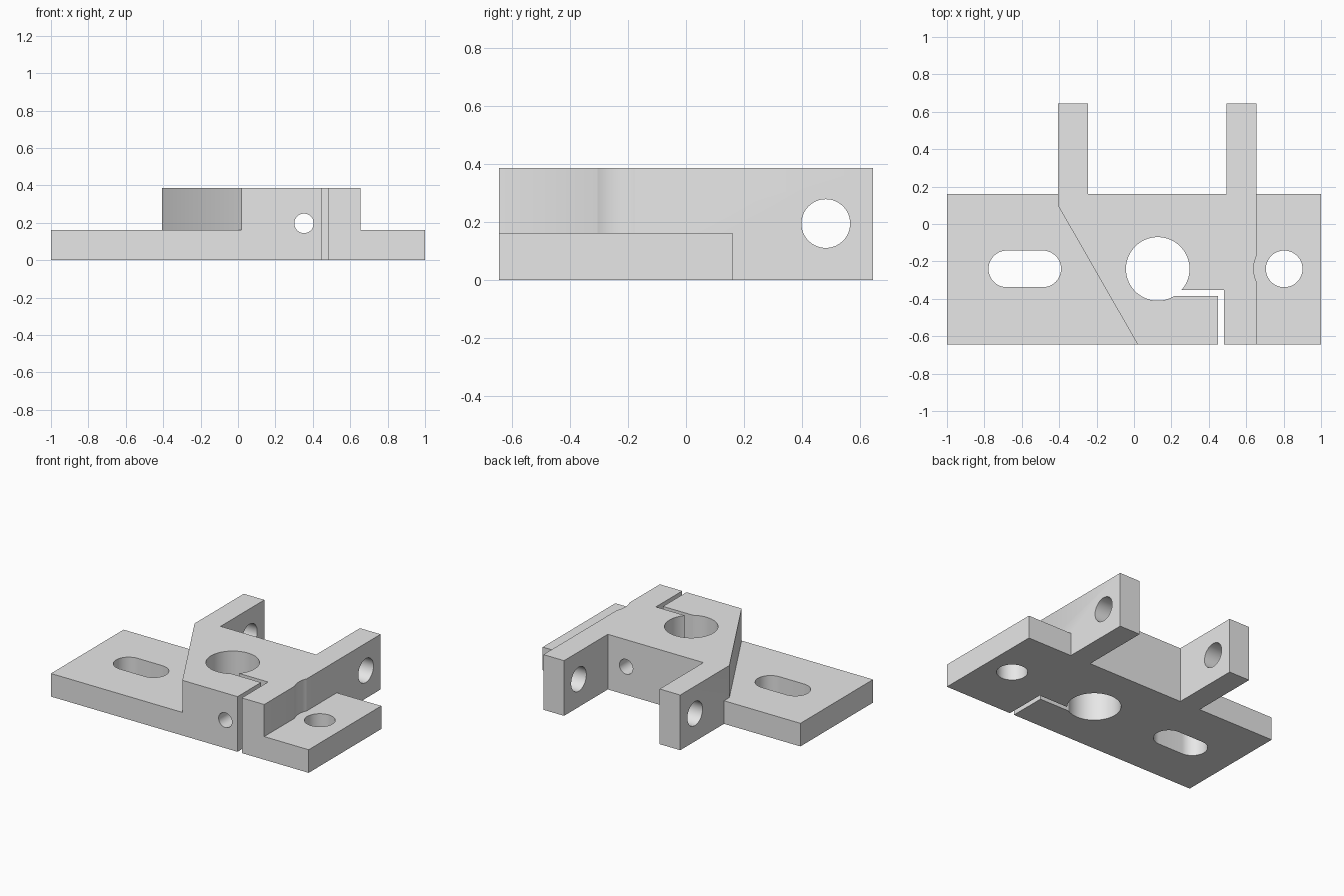
import bpy
import bmesh
from math import cos, sin, pi
from mathutils import Matrix, Vector

if "Cube" in bpy.data.objects:
    bpy.data.objects.remove(bpy.data.objects["Cube"], do_unlink=True)

BASE_H, TOP_H = 0.162, 0.387      # flange and block heights
FRONT, BACK = -0.645, 0.16        # plate depth, arms go on to ARM_END
ARM_END = 0.645
BORE_Y = -0.24

grey = bpy.data.materials.new("plain grey")
grey.use_nodes = True
grey.diffuse_color = (0.8, 0.8, 0.8, 1)
grey.node_tree.nodes["Principled BSDF"].inputs["Base Color"].default_value = (0.8, 0.8, 0.8, 1)


def prism(name, outline, low, high, matrix=Matrix()):
    """Extrude a 2D outline from low to high along local z."""
    bm = bmesh.new()
    face = bm.faces.new([bm.verts.new((x, y, low)) for x, y in outline])
    top = bmesh.ops.extrude_face_region(bm, geom=[face])
    verts = [g for g in top["geom"] if isinstance(g, bmesh.types.BMVert)]
    bmesh.ops.translate(bm, verts=verts, vec=Vector((0, 0, high - low)))
    bm.transform(matrix)
    bmesh.ops.recalc_face_normals(bm, faces=bm.faces)
    mesh = bpy.data.meshes.new(name)
    bm.to_mesh(mesh)
    bm.free()
    obj = bpy.data.objects.new(name, mesh)
    bpy.context.collection.objects.link(obj)
    obj.data.materials.append(grey)
    return obj


def rect(x0, x1, y0, y1):
    return [(x0, y0), (x1, y0), (x1, y1), (x0, y1)]


def ring(x, y, r, sides=64, start=0.0):
    return [(x + r * cos(start + 2 * pi * i / sides),
             y + r * sin(start + 2 * pi * i / sides)) for i in range(sides)]


def slot(x0, x1, y, r, steps=24):
    right = [(x1 + r * cos(a), y + r * sin(a))
             for a in (-pi / 2 + pi * i / steps for i in range(steps + 1))]
    left = [(x0 - (x - x1), 2 * y - py) for x, py in right]
    return right + left


def combine(target, other, operation):
    mod = target.modifiers.new(operation, 'BOOLEAN')
    mod.operation = operation
    mod.solver = 'EXACT'
    mod.object = other
    bpy.context.view_layer.objects.active = target
    bpy.ops.object.modifier_apply(modifier=mod.name)
    bpy.data.objects.remove(other, do_unlink=True)


# Local frames: local z runs along world x, or along world y
ALONG_X = Matrix(((0, 0, 1, 0), (1, 0, 0, 0), (0, 1, 0, 0), (0, 0, 0, 1)))
ALONG_Y = Matrix(((1, 0, 0, 0), (0, 0, 1, 0), (0, 1, 0, 0), (0, 0, 0, 1)))

# Clamp block with slanted side and two rear arms
block_outline = [(0.02, FRONT), (0.655, FRONT), (0.655, ARM_END), (0.495, ARM_END),
                 (0.495, BACK), (-0.247, BACK), (-0.247, ARM_END), (-0.407, ARM_END),
                 (-0.407, 0.1)]
bracket = prism("clamp_bracket", block_outline, 0, TOP_H)

# Mounting flange plate
combine(bracket, prism("flange", rect(-1, 1, FRONT, BACK), 0, BASE_H), 'UNION')

# Vertical cuts: bore, clamp slit, slotted hole, screw hole, head clearance
slit = [(0.13, -0.385), (0.448, -0.385), (0.448, -0.8), (0.481, -0.8),
        (0.481, -0.353), (0.13, -0.353)]
cuts = [
    prism("bore_cutter", ring(0.127, BORE_Y, 0.17, 96), -0.1, 0.5),
    prism("slit_cutter", slit, -0.1, 0.5),
    prism("slotted_hole_cutter", slot(-0.68, -0.488, BORE_Y, 0.098), -0.1, 0.5),
    prism("screw_hole_cutter", ring(0.803, BORE_Y, 0.098), -0.1, 0.5),
    prism("head_clearance_cutter", ring(0.803, BORE_Y, 0.163), BASE_H, 0.5),
    # Clamp screw hole and its rear nut pocket
    prism("clamp_screw_cutter", ring(0.353, 0.197, 0.052, 48), -0.8, 0.3, ALONG_Y),
    prism("clamp_nut_cutter", ring(0.353, 0.197, 0.103, 6), 0.08, 0.3, ALONG_Y),
    # Hinge hole through both arms and its outer nut pocket
    prism("hinge_hole_cutter", ring(0.482, 0.195, 0.084), -0.6, 0.8, ALONG_X),
    prism("hinge_nut_cutter", ring(0.482, 0.195, 0.143, 6, pi / 2), 0.575, 0.8, ALONG_X),
]
for cutter in cuts:
    combine(bracket, cutter, 'DIFFERENCE')

# Smooth round walls, crisp edges
bpy.ops.object.select_all(action='DESELECT')
bracket.select_set(True)
bpy.context.view_layer.objects.active = bracket
bpy.ops.object.shade_smooth_by_angle(angle=pi / 6)
